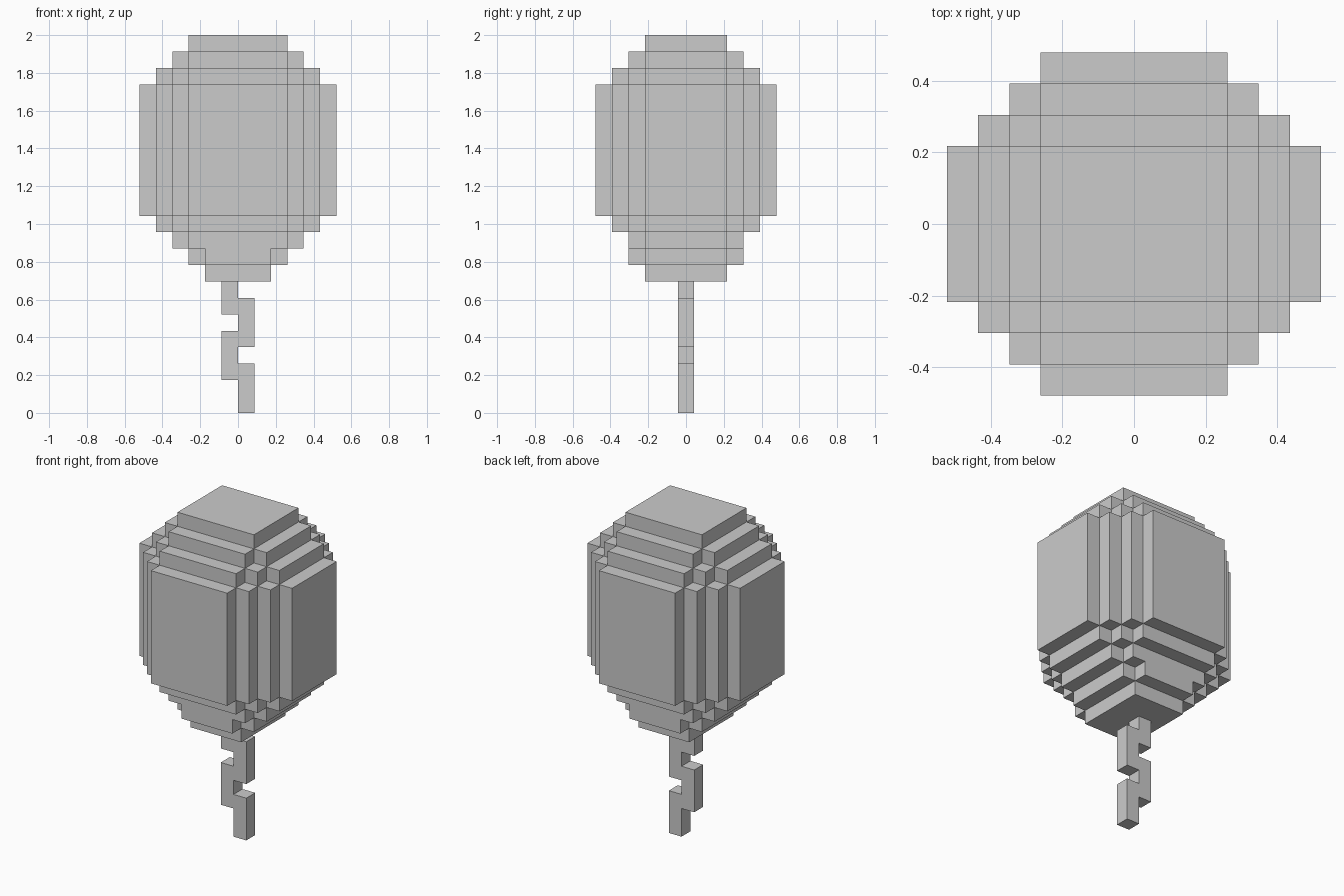
import bpy, bmesh
from mathutils import Vector

if "Cube" in bpy.data.objects:
    bpy.data.objects.remove(bpy.data.objects["Cube"])

U = 2 / 23  # size of one block


def finish(name, bm):
    bmesh.ops.recalc_face_normals(bm, faces=bm.faces)
    mesh = bpy.data.meshes.new(name)
    bm.to_mesh(mesh)
    bm.free()
    bpy.context.collection.objects.link(bpy.data.objects.new(name, mesh))


def stepped(n):
    """Half sizes of the boxes whose union is a plan with n corner steps."""
    return [(3 + k, 2.5 + n - k) for k in range(n + 1)]


# Balloon layers: (bottom, top, plan) in blocks
layers = [
    (8, 9, [(2, 2.5)]),
    (9, 10, [(3, 2.5), (2, 3.5)]),
    (10, 11, stepped(1)),
    (11, 12, stepped(2)),
    (12, 20, stepped(3)),
    (20, 21, stepped(2)),
    (21, 22, stepped(1)),
    (22, 23, stepped(0)),
]


def inside(c):
    return any(z0 < c.z < z1 and any(abs(c.x) < hx and abs(c.y) < hy for hx, hy in plan)
               for z0, z1, plan in layers)


# Balloon: outer block faces only, merged into large flat faces
bm = bmesh.new()
axes = [Vector((1, 0, 0)), Vector((0, 1, 0)), Vector((0, 0, 1))]
for i in range(12):
    for j in range(11):
        for k in range(8, 23):
            c = Vector((i - 5.5, j - 5, k + 0.5))
            if not inside(c):
                continue
            for a in range(3):
                u, v = axes[(a + 1) % 3] / 2, axes[(a + 2) % 3] / 2
                for s in (1, -1):
                    if not inside(c + axes[a] * s):
                        f = c + axes[a] * s / 2
                        ring = [f - u - v, f + u - v, f + u + v, f - u + v][::s]
                        bm.faces.new([bm.verts.new(p * U) for p in ring])
bmesh.ops.remove_doubles(bm, verts=bm.verts, dist=1e-4)
bmesh.ops.dissolve_limit(bm, angle_limit=0.02, verts=bm.verts, edges=bm.edges)
finish("balloon", bm)

# Zigzag string: extruded front profile
profile = [(-1, 8), (0, 8), (0, 7), (1, 7), (1, 4), (0, 4), (0, 3), (1, 3),
           (1, 0), (0, 0), (0, 2), (-1, 2), (-1, 5), (0, 5), (0, 6), (-1, 6)]
bm = bmesh.new()
face = bm.faces.new([bm.verts.new((x * U, -U / 2, z * U)) for x, z in profile])
new = bmesh.ops.extrude_face_region(bm, geom=[face])["geom"]
bmesh.ops.translate(bm, vec=(0, U, 0),
                    verts=[g for g in new if isinstance(g, bmesh.types.BMVert)])
finish("string", bm)
